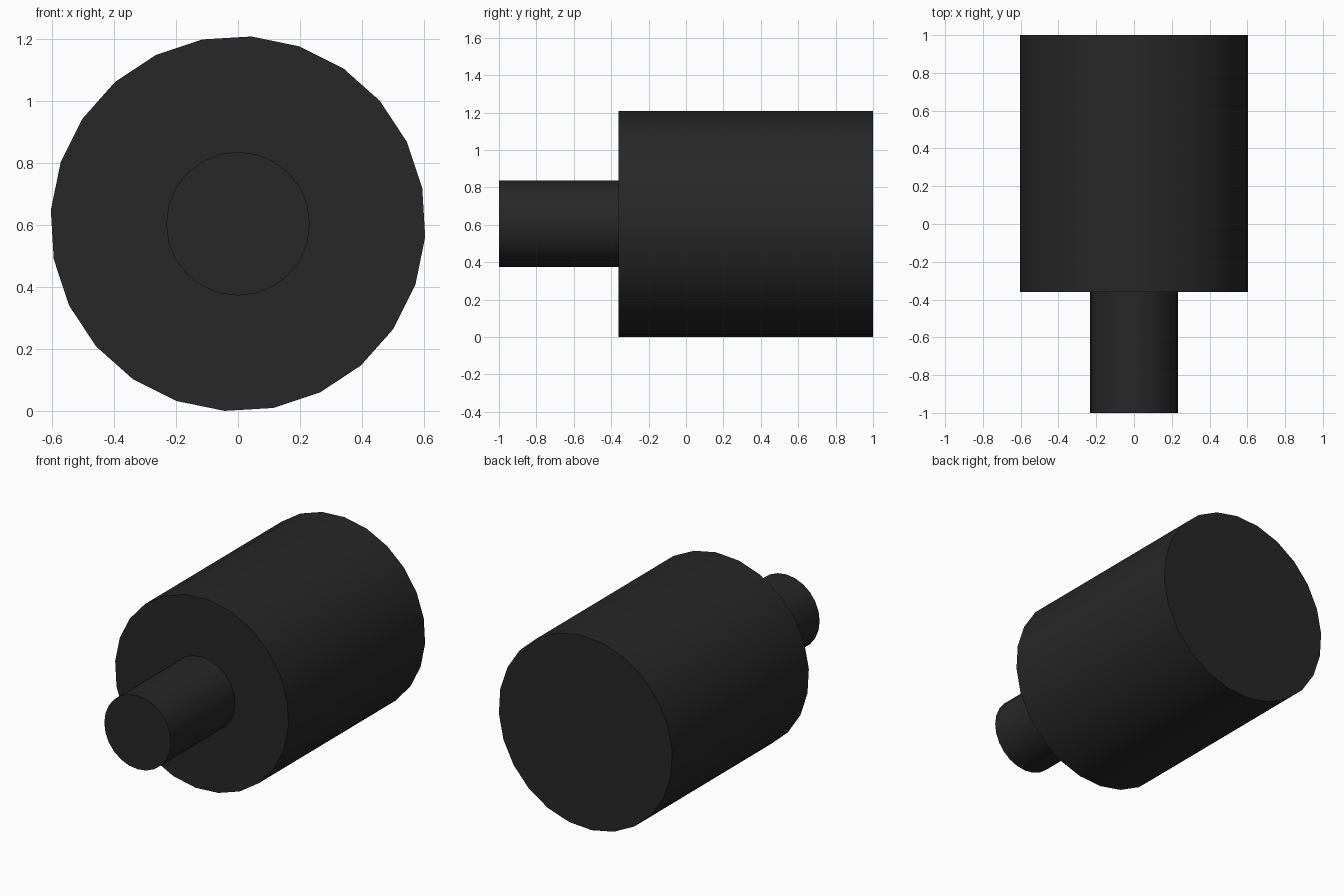
import bpy
from math import pi, radians

if "Cube" in bpy.data.objects:
    bpy.data.objects.remove(bpy.data.objects["Cube"])

CENTRE_Z = 0.605

dark = bpy.data.materials.new("dark_finish")
dark.diffuse_color = (0.02, 0.02, 0.02, 1)
dark.use_nodes = True
dark.node_tree.nodes["Principled BSDF"].inputs["Base Color"].default_value = dark.diffuse_color


def cylinder_along_y(name, radius, y0, y1, sides, turn):
    """Capped cylinder lying along y; turn is the polygon's angle in the front view."""
    bpy.ops.mesh.primitive_cylinder_add(
        vertices=sides, radius=radius, depth=y1 - y0,
        location=(0, (y0 + y1) / 2, CENTRE_Z),
        rotation=(pi / 2, -turn, 0))
    part = bpy.context.object
    part.name = name
    part.data.materials.append(dark)
    bpy.ops.object.shade_smooth_by_angle(angle=radians(30))
    return part


# Wide main barrel, 24 sides, slightly turned about its axis
cylinder_along_y("main_barrel", 0.606, -0.36, 1.0, 24, radians(-4.1))

# Narrow shaft at the front
cylinder_along_y("front_shaft", 0.232, -1.0, -0.36, 24, 0)
